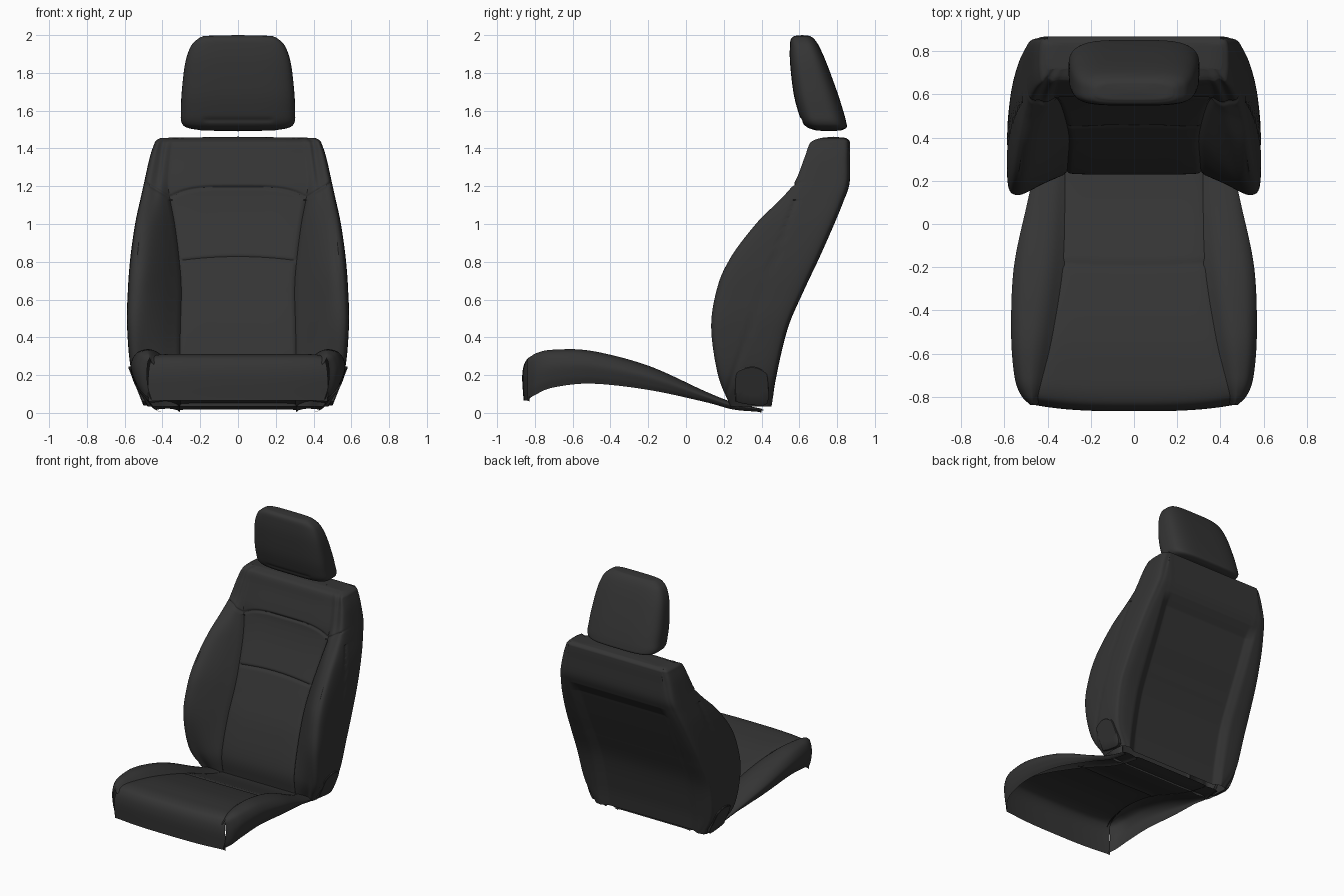
import bpy, math

if "Cube" in bpy.data.objects:
    bpy.data.objects.remove(bpy.data.objects["Cube"])

mat = bpy.data.materials.new("dark_leather")
mat.diffuse_color = (0.035, 0.035, 0.035, 1)
mat.use_nodes = True
mat.node_tree.nodes["Principled BSDF"].inputs["Base Color"].default_value = mat.diffuse_color


def spline(pts, n):
    """Catmull-Rom through tuples of any length, n samples per segment."""
    P = [tuple(2 * a - b for a, b in zip(pts[0], pts[1]))] + list(pts)
    P.append(tuple(2 * a - b for a, b in zip(pts[-1], pts[-2])))
    out = []
    for i in range(1, len(P) - 2):
        for k in range(n):
            t = k / n
            out.append(tuple(0.5 * (2 * b + (c - a) * t + (2 * a - 5 * b + 4 * c - d) * t * t
                                    + (3 * b - a - 3 * c + d) * t ** 3)
                             for a, b, c, d in zip(*P[i - 1:i + 3])))
    return out + [tuple(pts[-1])]


def clamp(t):
    return max(0, min(1, t))


def groove(d, depth=0.009, width=0.009):
    return depth * math.exp(-(d / width) ** 2)


def sheet(name, rows, angle=35):
    """Grid surface for the +x half, mirrored to the other side."""
    n = len(rows[0])
    verts = [p for r in rows for p in r]
    faces = [(i * n + j, i * n + j + 1, (i + 1) * n + j + 1, (i + 1) * n + j)
             for i in range(len(rows) - 1) for j in range(n - 1)]
    me = bpy.data.meshes.new(name)
    me.from_pydata(verts, [], faces)
    me.materials.append(mat)
    ob = bpy.data.objects.new(name, me)
    bpy.context.collection.objects.link(ob)
    bpy.ops.object.select_all(action='DESELECT')
    ob.select_set(True)
    bpy.context.view_layer.objects.active = ob
    bpy.ops.object.mode_set(mode='EDIT')
    bpy.ops.mesh.select_all(action='SELECT')
    bpy.ops.mesh.remove_doubles(threshold=0.0001)
    bpy.ops.mesh.normals_make_consistent(inside=False)
    bpy.ops.object.mode_set(mode='OBJECT')
    bpy.ops.object.shade_smooth_by_angle(angle=math.radians(angle))
    ob.modifiers.new("Mirror", 'MIRROR')
    return ob


def cap(row, dz):
    """Rows closing a loft toward the middle of its last row."""
    ys = [p[1] for p in row]
    m = (min(ys) + max(ys)) / 2
    return [[(p[0] * s, m + (p[1] - m) * s, p[2] + dz * (1 - s)) for p in row]
            for s in (0.85, 0.5, 0)]


# Backrest: z, half width, panel half width, panel y, bolster x, bolster y, back y
BACK = [(0.035, .48, .31, .245, .42, .235, .455), (0.2, .56, .31, .232, .475, .17, .48),
        (0.45, .587, .305, .295, .495, .135, .54), (0.65, .583, .30, .375, .49, .165, .625),
        (0.82, .57, .31, .45, .48, .235, .705), (1.0, .545, .335, .53, .465, .37, .785),
        (1.13, .517, .36, .575, .445, .50, .838), (1.22, .497, .37, .595, .43, .575, .866),
        (1.35, .468, .36, .635, .41, .627, .868), (1.42, .445, .35, .655, .40, .652, .868),
        (1.442, .434, .34, .675, .39, .674, .864), (1.456, .41, .32, .715, .36, .715, .845)]


def back_section(z, w, xi, yc, xb, yb, yk):
    d = yk - yb
    inner = spline([(0, yc), (xi * .35, yc), (xi * .7, yc), (xi, yc + .004)], 8)
    outer = spline([(xi, yc + .004), (xi + .55 * (xb - xi), yb + .42 * (yc - yb)), (xb, yb + .012),
                    (xb + .6 * (w - xb), yb), (w - .006, yb + .09 * d), (w, yb + .4 * d),
                    (w - .008, yk - .12 * d), (w - .05, yk - .006), (.40, yk), (.34, yk),
                    (.15, yk), (0, yk)], 9)
    row = []
    for i, (x, y) in enumerate(inner[:-1] + outer):
        dz = 0
        if i < 24 + 27:  # seam across the centre panel, rows bent to follow it
            dz = -.02 * min(1, (x / .3) ** 2) * math.exp(-((z - .825) / .12) ** 2)
            y += .42 * dz + (groove(z - .825) if i < 24 else 0)
        if i < 24 + 45:  # arched shoulder seam
            zs = 1.195 - .055 * (x / .36) ** 4 if x < .36 else 1.14 + (x - .36) * .6
            y += groove(z - zs)
            if z < 1.13:  # bolster seam
                y += groove(x - xi, .01, .008)
        elif i > 24 + 58:  # recessed rear panel with bevelled border
            y -= .03 * clamp((.42 - x) / .06) * clamp((1.14 - z) / .08)
        if 24 + 27 < i < 24 + 60 and z < 1.13:  # side panel seam
            x -= groove(y - (.25 + .355 * (z - .2)), .006, .012)
        row.append((x, y, z + dz))
    return row


rows = [back_section(*r) for r in spline(BACK, 24)]
sheet("backrest", rows + cap(rows[-1], .006))

# Headrest: z, half width, front y, back y
HEAD = [(1.495, .19, .69, .82), (1.51, .27, .645, .85), (1.54, .30, .615, .848),
        (1.6, .302, .592, .832), (1.7, .298, .568, .80), (1.85, .28, .551, .745),
        (1.94, .25, .55, .705), (1.98, .212, .556, .678), (1.996, .18, .575, .655)]
rows = []
for z, w, yf, yb in spline(HEAD, 6):
    row = []
    for k in range(49):
        a = math.pi * k / 48
        s, c = math.sin(a), -math.cos(a)
        x = w * abs(s) ** .5
        y = (yf + yb) / 2 + (yb - yf) / 2 * math.copysign(abs(c) ** (.5 if c < 0 else .65), c)
        if k in (0, 48):
            x = 0
        if k < 20 and x < .18:   # lower front trim seam
            y += groove(z - 1.55, .006, .01)
        row.append((x, y, z))
    rows.append(row)
sheet("headrest", cap(rows[0], -.004)[::-1] + rows + cap(rows[-1], .004))

# Seat centre panel and front lip: y, z, half width
SEAT = [(.41, .018, .32), (.25, .05, .32), (.1, .095, .32), (-.2, .21, .33), (-.5, .288, .375),
        (-.7, .31, .42), (-.8, .306, .448), (-.848, .275, .464), (-.867, .2, .475), (-.86, .065, .475)]
rows = []
for y, z, w in spline(SEAT, 20):
    row = []
    for k in range(25):
        t = k / 24
        bow = .032 * t ** 3 * clamp((-.6 - y) / .25)
        bow += .012 * t * t * math.exp(-((y + .195) / .1) ** 2)  # rows bent along the cross seam
        row.append((w * t, y + bow, z - .38 * min(bow, .012) * (y > -.5)
                    - groove(y + .195, .009, .014) - .006 * t ** 16))
    rows.append(row)
sheet("seat_cushion", rows)

# Seat side bolsters: y, inner x, inner z, crest x, crest z, outer x, bottom z
SIDE = [(.40, .32, .018, .38, .022, .43, .005), (.25, .32, .048, .39, .056, .46, .018),
        (.1, .32, .093, .41, .115, .493, .058), (-.2, .33, .208, .44, .25, .555, .122),
        (-.5, .375, .286, .475, .328, .568, .155), (-.7, .42, .308, .485, .334, .554, .135),
        (-.79, .445, .302, .48, .316, .525, .1), (-.838, .46, .272, .47, .285, .482, .07)]
rows = []
for y, xi, zi, xb, zb, w, z0 in spline(SIDE, 10):
    h = zb - z0
    # inner edge tucks just under the centre panel
    rows.append([(xi - .014, y, zi - .016)] + [(x, y, z) for x, z in spline(
        [(xi, zi - .004), ((xi + xb) / 2, zi + .75 * (zb - zi)), (xb, zb),
         (xb + .65 * (w - xb), zb - .1 * h), (w, zb - .4 * h),
         (w - .008, z0 + .25 * h), (w - .025, z0)], 6)])
sheet("seat_bolster", rows)

# Recliner covers at the base of the backrest
rim = [(.26, .06), (.26, .20), (.30, .235), (.36, .245), (.41, .225), (.435, .19), (.43, .05), (.33, .045)]
rim = spline(rim + rim[:1], 4)
rows = [[(.497 + .08 * (.14 + (z - .14) * s - .04) / .2 + dx, .35 + (y - .35) * s, .14 + (z - .14) * s)
         for y, z in rim]
        for s, dx in ((1, -.02), (1, 0), (.95, .004), (.5, .004), (0, .004))]
sheet("recliner_cover", rows)
